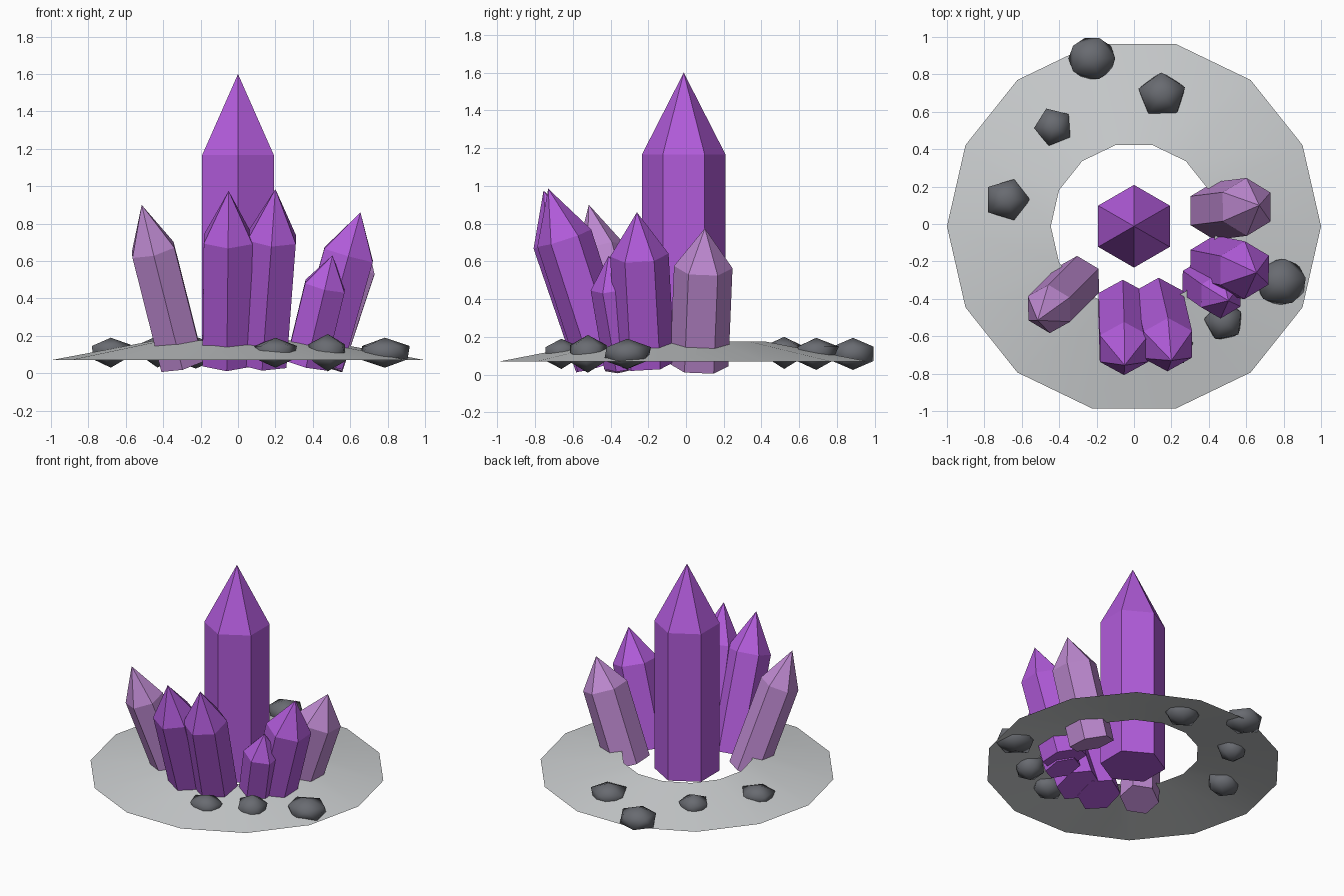
import bpy, bmesh, math
from mathutils import Vector

cube = bpy.data.objects.get("Cube")
if cube:
    bpy.data.objects.remove(cube, do_unlink=True)


def material(name, rgb):
    m = bpy.data.materials.new(name)
    m.use_nodes = True
    m.diffuse_color = (*rgb, 1)
    m.node_tree.nodes["Principled BSDF"].inputs["Base Color"].default_value = (*rgb, 1)
    return m


PURPLE = material("purple", (0.44, 0.105, 0.70))
LILAC = material("pale lilac", (0.51, 0.25, 0.63))
STONE = material("dark stone", (0.14, 0.147, 0.165))
GROUND = material("light grey", (0.60, 0.62, 0.63))


def make_object(name, bm, mat, smooth=False):
    bmesh.ops.recalc_face_normals(bm, faces=bm.faces)
    for f in bm.faces:
        f.smooth = smooth
    mesh = bpy.data.meshes.new(name)
    bm.to_mesh(mesh)
    bm.free()
    mesh.materials.append(mat)
    ob = bpy.data.objects.new(name, mesh)
    bpy.context.collection.objects.link(ob)
    return ob


def ring(bm, sides, radius, z, start=0.0):
    angles = [start + math.tau * i / sides for i in range(sides)]
    return [bm.verts.new((radius * math.cos(a), radius * math.sin(a), z)) for a in angles]


def bridge(bm, low, high):
    n = len(low)
    for i in range(n):
        j = (i + 1) % n
        bm.faces.new((low[i], low[j], high[j], high[i]))


def crystal(name, base, apex, radius, mat, shoulder=0.717):
    """Hexagonal prism with a pointed cap, leaning from base to apex."""
    base, axis = Vector(base), Vector(apex) - Vector(base)
    length = axis.length
    bm = bmesh.new()
    low = ring(bm, 6, radius, 0, math.pi / 2)
    high = ring(bm, 6, radius, length * shoulder, math.pi / 2)
    tip = bm.verts.new((0, 0, length))
    bridge(bm, low, high)
    bm.faces.new(low[::-1])
    for i in range(6):
        bm.faces.new((high[i], high[(i + 1) % 6], tip))
    ob = make_object(name, bm, mat)
    ob.location = base
    ob.rotation_mode = 'QUATERNION'
    ob.rotation_quaternion = Vector((0, 0, 1)).rotation_difference(axis)


def rock(name, x, y, z, rx, ry, rz, turn, taper):
    """Flattened icosahedron whose lower ring may be narrower."""
    bm = bmesh.new()
    bmesh.ops.create_icosphere(bm, subdivisions=1, radius=1)
    turn = math.radians(turn)
    c, s = math.cos(turn), math.sin(turn)
    for v in bm.verts:
        k = (taper if v.co.z < 0 else 1.0) / 0.894
        px, py = v.co.x * k, v.co.y * k
        v.co = ((px * c - py * s) * rx, (px * s + py * c) * ry, v.co.z * rz)
    ob = make_object(name, bm, STONE, smooth=True)
    ob.location = (x, y, z)


# Sloping open ring of ground
bm = bmesh.new()
bridge(bm, ring(bm, 14, 1.0, 0.07), ring(bm, 14, 0.445, 0.175))
ground = make_object("ground_ring", bm, GROUND, smooth=True)
ground.location.y = -0.012

# Crystal cluster
crystal("main_crystal", (0, -0.012, 0.07), (0, -0.012, 1.6), 0.221, PURPLE)
crystal("pale_crystal_right", (-0.30, -0.30, 0.05), (-0.515, -0.515, 0.90), 0.133, LILAC)
crystal("pale_crystal_left", (0.43, 0.07, 0.05), (0.67, 0.10, 0.775), 0.155, LILAC)
crystal("front_crystal_right", (-0.06, -0.44, 0.06), (-0.05, -0.755, 0.975), 0.15, PURPLE)
crystal("front_crystal_left", (0.13, -0.43, 0.06), (0.20, -0.73, 0.985), 0.15, PURPLE)
crystal("side_crystal", (0.43, -0.215, 0.06), (0.655, -0.26, 0.86), 0.155, PURPLE)
crystal("small_side_crystal", (0.365, -0.31, 0.05), (0.505, -0.41, 0.63), 0.125, PURPLE)

# Scattered rocks: x, y, z, radii, turn, lower taper
rocks = [
    (-0.225, 0.885, 0.11, 0.125, 0.115, 0.085, 0, 1.0),
    (0.15, 0.69, 0.11, 0.13, 0.12, 0.085, 20, 0.85),
    (-0.43, 0.52, 0.115, 0.105, 0.105, 0.085, 40, 0.75),
    (-0.68, 0.13, 0.11, 0.125, 0.115, 0.08, 0, 0.75),
    (0.785, -0.31, 0.11, 0.135, 0.125, 0.08, 10, 1.0),
    (0.48, -0.52, 0.11, 0.105, 0.105, 0.10, 30, 0.9),
    (0.20, -0.66, 0.11, 0.12, 0.10, 0.08, 15, 0.85),
]
for i, r in enumerate(rocks):
    rock(f"rock_{i + 1}", *r)
